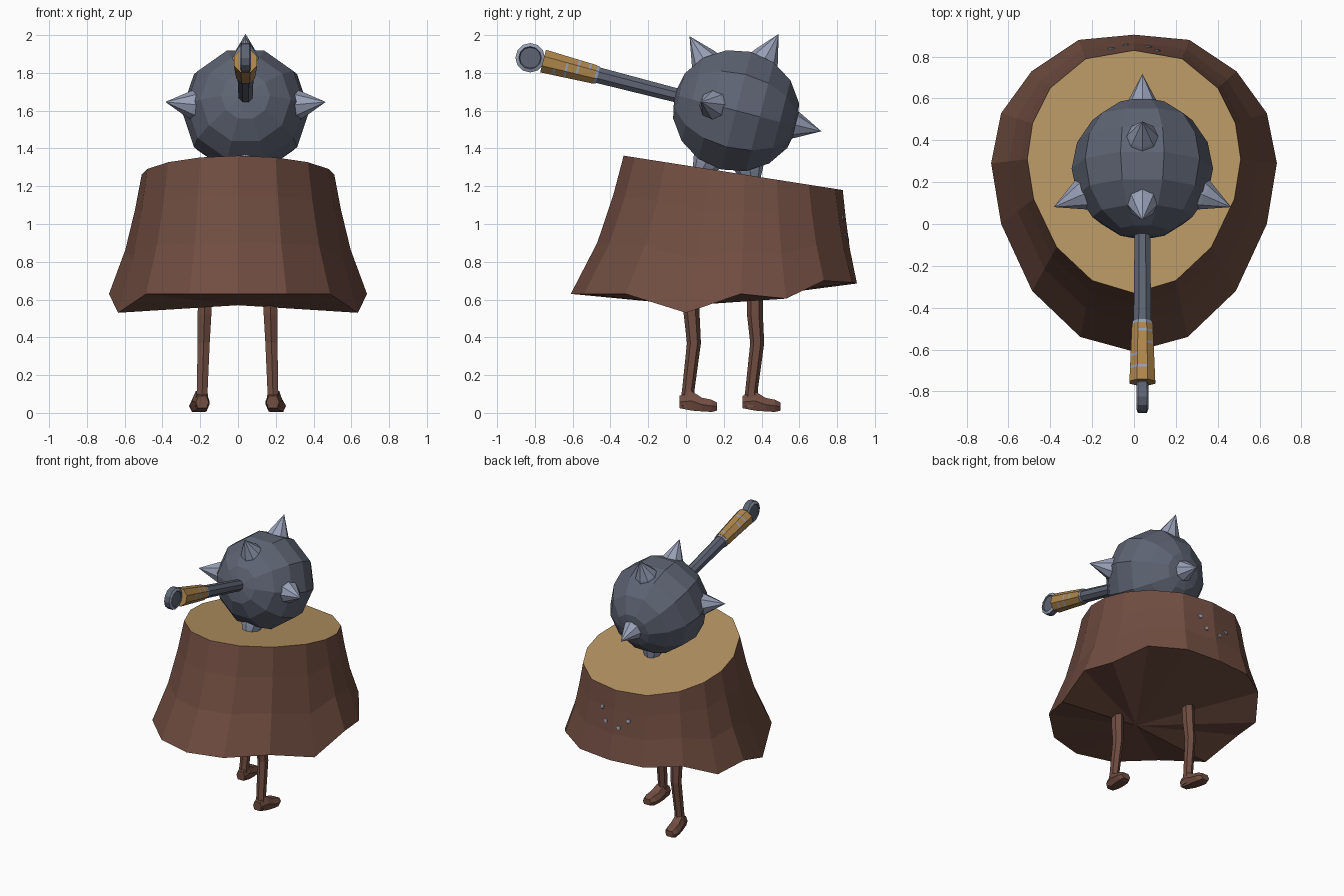
import bpy, bmesh, math
from mathutils import Vector

if "Cube" in bpy.data.objects:
    bpy.data.objects.remove(bpy.data.objects["Cube"])


def material(name, rgb):
    m = bpy.data.materials.new(name)
    m.use_nodes = True
    m.diffuse_color = (*rgb, 1)
    m.node_tree.nodes["Principled BSDF"].inputs["Base Color"].default_value = (*rgb, 1)
    return m


BARK = material("bark brown", (0.165, 0.075, 0.053))
WOOD = material("cut wood tan", (0.47, 0.30, 0.125))
IRON = material("dark iron", (0.112, 0.127, 0.172))
STEEL = material("light steel", (0.31, 0.35, 0.47))
GRIP = material("grip ochre", (0.43, 0.24, 0.07))


def loft(name, rings, mats, rule=None):
    """Skin equal-length rings and cap both ends; rule(ring, side) picks the material."""
    bm = bmesh.new()
    rows = [[bm.verts.new(p) for p in ring] for ring in rings]
    n = len(rows[0])
    for i in range(len(rows) - 1):
        for j in range(n):
            k = (j + 1) % n
            f = bm.faces.new((rows[i][j], rows[i][k], rows[i + 1][k], rows[i + 1][j]))
            f.material_index = rule(i, j) if rule else 0
    for i, row in ((-1, rows[0][::-1]), (len(rows) - 1, rows[-1])):
        f = bm.faces.new(row)
        f.material_index = rule(i, 0) if rule else 0
    bmesh.ops.remove_doubles(bm, verts=bm.verts, dist=1e-5)
    bmesh.ops.recalc_face_normals(bm, faces=bm.faces)
    mesh = bpy.data.meshes.new(name)
    bm.to_mesh(mesh)
    bm.free()
    for m in mats:
        mesh.materials.append(m)
    ob = bpy.data.objects.new(name, mesh)
    bpy.context.collection.objects.link(ob)
    return ob


def lathe(name, origin, axis, profile, n, mats, rule=None, phase=0.0):
    """Turn (distance, radius) pairs about an axis."""
    a = Vector(axis).normalized()
    ref = Vector((0, 0, 1)) if abs(a.x) > 0.8 else Vector((1, 0, 0))
    u = (ref - a * ref.dot(a)).normalized()
    v = a.cross(u)
    turn = [2 * math.pi * (j + phase) / n for j in range(n)]
    rings = [[Vector(origin) + a * d + (u * math.cos(t) + v * math.sin(t)) * r for t in turn]
             for d, r in profile]
    return loft(name, rings, mats, rule)


# Stump: half outlines from back to front, mirrored to the other side
hem = [(0, .905, .685), (.265, .88, .69), (.49, .73, .70), (.635, .53, .605), (.683, .29, .63),
       (.635, 0, .53), (.487, -.32, .63), (.257, -.54, .63), (0, -.61, .63)]
rim = [(0, .83), (.23, .79), (.40, .65), (.485, .48), (.51, .31),
       (.48, .12), (.37, -.11), (.20, -.27), (0, -.33)]


def mirrored(half):
    return half + [Vector((-p.x, p.y, p.z)) for p in half[-2:0:-1]]


bottom = mirrored([Vector(p) for p in hem])
top = mirrored([Vector((x, y, 1.31 - .157 * y)) for x, y in rim])
rings = [[Vector((0, .02, .57))] * len(top), bottom]
for tr, tz in ((.5, .63), (.2, .29), (0, 0)):
    ring = []
    for t, b in zip(top, bottom):
        p = t.lerp(b, tr)
        p.z = t.z + (b.z - t.z) * tz
        ring.append(p)
    rings.append(ring)
# The first cap is replaced by the pinched underside ring
underside = rings.pop(0)
bm = bmesh.new()
stump = loft("stump", rings, [BARK, WOOD], lambda i, j: 1 if i == len(rings) - 1 else 0)
bm.from_mesh(stump.data)
bm.faces.ensure_lookup_table()
base = max(bm.faces, key=lambda f: len(f.verts) - f.material_index)
hub = bmesh.ops.poke(bm, faces=[base])["verts"][0]
hub.co = underside[0]
bm.to_mesh(stump.data)
bm.free()

# Small pale flecks on the back of the bark
bpy.context.view_layer.update()
for k, (x, z) in enumerate(((.11, 1.03), (.07, .94), (-.04, .92), (-.11, .98))):
    hit, loc, normal, _ = stump.ray_cast(Vector((x, 2, z)), Vector((0, -1, 0)))
    if hit:
        lathe(f"bark_fleck_{k + 1}", loc, normal, [(-.003, .018), (.005, .015)], 5, [STEEL])


# Legs with feet pointing backwards
def leg(name, x, y, lean):
    path = [(.03, .66, .042), (.03, .52, .042), (.042, .37, .037), (.012, .12, .033), (.005, .03, .04)]
    shin = []
    for dy, z, r in path:
        cx = x + lean * (.6 - z) * .03
        shin.append([Vector((cx + r * math.cos(a), y + dy + r * math.sin(a), z))
                     for a in (math.pi * (j + .5) / 3 for j in range(6))])
    loft(name + "_leg", shin, [BARK])
    sole = [(-.035, .025, .09, .034), (.03, .012, .115, .045), (.085, .008, .08, .052),
            (.135, .005, .07, .05), (.165, .012, .055, .034)]
    foot = []
    for dy, low, high, w in sole:
        mid, fx = (low + high) / 2, x + lean * (.018 + dy * .12)
        foot.append([Vector((fx + sx * w, y + dy, z)) for sx, z in
                     ((-.7, low), (.7, low), (1, mid), (.6, high), (-.6, high), (-1, mid))])
    loft(name + "_foot", foot, [BARK])


leg("left", .17, .0, 1)
leg("right", -.175, .335, -1)

# Mace head, with its poles along the handle
center = Vector((.04, .265, 1.6))
axis = Vector((0, -.969, .249))
R = .338
ball = [(-R * math.cos(math.pi * i / 8), R * math.sin(math.pi * i / 8)) for i in range(9)]
lathe("mace_ball", center, axis, ball, 10, [IRON])


# Spikes: a ring in the upright plane plus one on each side
def spike(name, direction):
    lathe(name, center, direction, [(.26, .066), (.305, .08), (.33, .07), (.465, 0)], 8, [STEEL])


for name, angle in (("back", -13.6), ("upper_back", 61), ("upper_front", 122),
                    ("lower_front", -120), ("lower_back", -77)):
    a = math.radians(angle)
    spike(name + "_spike", (0, math.cos(a), math.sin(a)))
for name, s in (("left", 1), ("right", -1)):
    spike(name + "_spike", (s * .415, -.18, .045))

# Handle: shaft, collar, wrapped grip and disc pommel
lathe("handle_shaft", center, axis, [(.28, .04), (.80, .046)], 8, [IRON], phase=.5)
lathe("grip_collar", center, axis, [(.755, .05), (.775, .053)], 8, [STEEL], phase=.5)
bands = [.77, .80, .812, .86, .872, .92, .932, .98, .992, 1.055]
wrap = [(d, .054 + (d - .77) * .045) for d in bands]
lathe("handle_grip", center, axis, wrap, 8, [GRIP, STEEL],
      lambda i, j: 1 if 0 <= i < 9 and i % 2 and (j + i // 2) % 4 < 2 else 0, phase=.5)
pommel = center + axis * 1.125
lathe("pommel", pommel - Vector((.029, 0, 0)), (1, 0, 0),
      [(.006, .055), (0, .06), (.008, .078), (.05, .078), (.058, .06), (.052, .055)], 12,
      [IRON, STEEL], lambda i, j: 1 if i in (1, 3) else 0)
